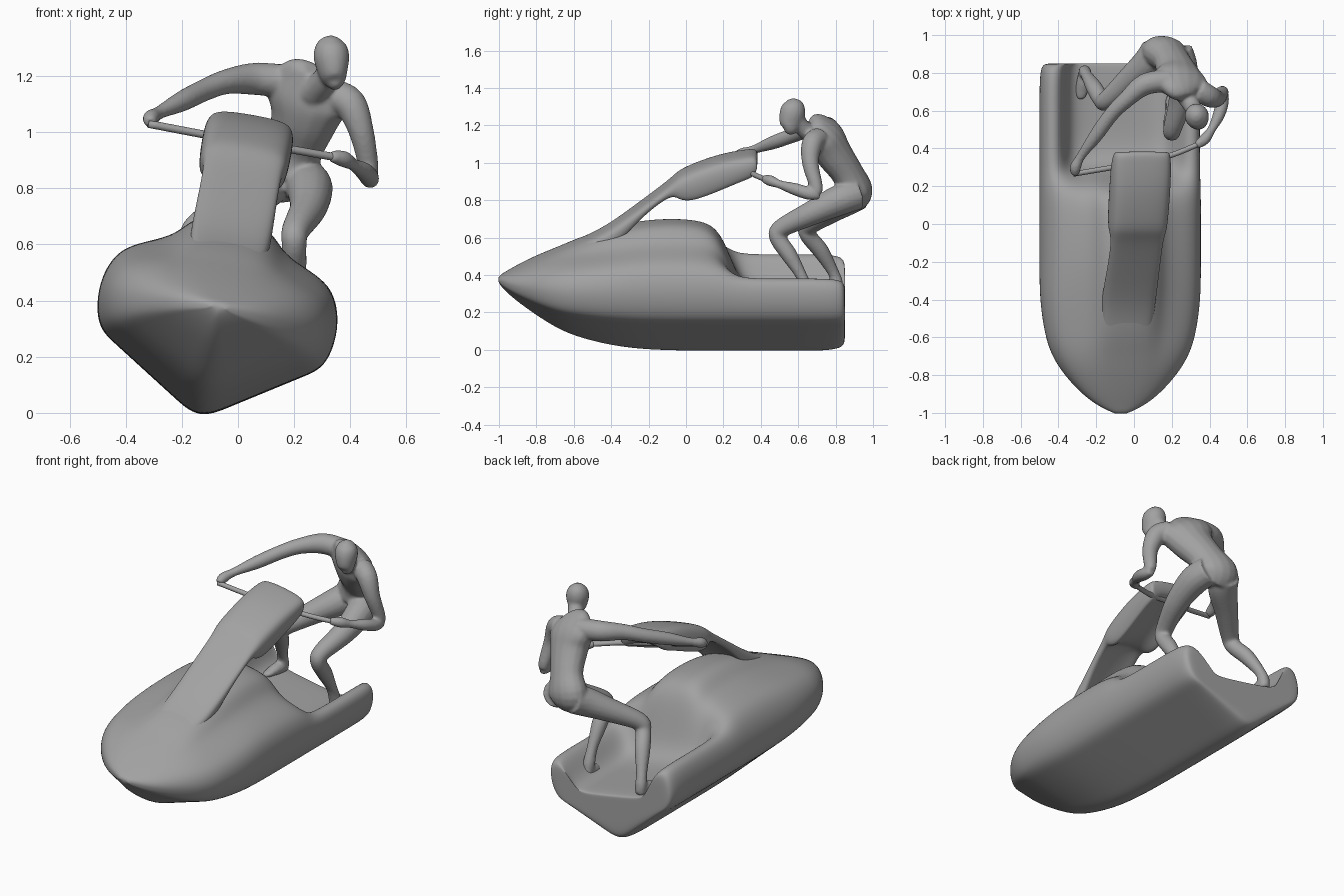
import bpy, bmesh, math
from mathutils import Vector

ROLL = math.radians(10)
CRAFT_LOC = (-0.136, 0, 0)
GREY = bpy.data.materials.new("dark_grey")
GREY.diffuse_color = (.36, .36, .36, 1)


def finish(bm, name):
    bmesh.ops.recalc_face_normals(bm, faces=bm.faces)
    me = bpy.data.meshes.new(name)
    bm.to_mesh(me)
    bm.free()
    for p in me.polygons:
        p.use_smooth = True
    me.materials.append(GREY)
    ob = bpy.data.objects.new(name, me)
    bpy.context.collection.objects.link(ob)
    return ob


def half_loft(name, rings):
    """Loft half cross-sections (x >= 0, top centre to bottom centre), mirror and smooth."""
    bm = bmesh.new()
    vs = [[bm.verts.new(p) for p in r] for r in rings]
    n = len(rings[0])
    for a, b in zip(vs, vs[1:]):
        for i in range(n - 1):
            bm.faces.new((a[i], a[i + 1], b[i + 1], b[i]))
    for r in (vs[0], vs[-1]):
        for i in range(n // 2):
            quad = list(dict.fromkeys((r[i], r[i + 1], r[n - 2 - i], r[n - 1 - i])))
            if len(quad) > 2:
                bm.faces.new(quad)
    bmesh.ops.recalc_face_normals(bm, faces=bm.faces)
    outer = max(bm.faces, key=lambda f: f.calc_center_median().x)
    flip = outer.normal.x < 0
    me_ob = finish(bm, name)
    if flip:
        me_ob.data.flip_normals()
    m = me_ob.modifiers.new("mirror", 'MIRROR')
    m.use_clip = True
    m.merge_threshold = 0.0005
    s = me_ob.modifiers.new("smooth", 'SUBSURF')
    s.levels = s.render_levels = 3
    me_ob.location = CRAFT_LOC
    me_ob.rotation_euler = (0, ROLL, 0)
    return me_ob


# Hull: bow, deck and tray profiles blended along the length
BOW = [(0, .60), (.13, .595), (.22, .58), (.31, .55), (.385, .495), (.425, .42), (.432, .34)]
DECK = [(0, .705), (.13, .70), (.19, .615), (.28, .575), (.38, .53), (.425, .44), (.434, .34)]
TRAY = [(0, .28), (.14, .28), (.25, .29), (.30, .38), (.345, .46), (.415, .45), (.434, .34)]
NOSE_Z = .385
# y, half-width factor, keel z, chine z, deck height factor, blend (-1 bow, 0 deck, 1 tray), end shrink
STATIONS = [
    (-1.005, .06, .365, .375, .06, -1, 1), (-.97, .26, .32, .36, .14, -1, 1),
    (-.90, .49, .255, .335, .31, -1, 1), (-.78, .74, .165, .30, .57, -1, 1),
    (-.68, .87, .10, .275, .70, -.8, 1), (-.58, .94, .055, .26, .75, -.35, 1),
    (-.40, 1, .005, .245, .86, 0, 1),
    (-.20, 1, -.02, .235, 1, 0, 1), (.08, 1, -.025, .235, 1, 0, 1),
    (.19, 1, -.025, .235, .98, .15, 1), (.27, 1, -.025, .235, 1, .75, 1),
    (.35, 1, -.025, .235, 1, 1, 1), (.58, 1, -.025, .235, 1, 1, 1),
    (.72, 1, -.025, .235, 1, 1, 1), (.80, 1, -.02, .235, 1, 1, .98),
    (.842, 1, -.015, .235, 1, 1, .92), (.85, 1, 0, .235, .95, 1, .78), (.85, 1, 0, .235, .9, 1, .5)]
rings = []
for y, w, k, c, h, t, s in STATIONS:
    other, t = (BOW, -t) if t < 0 else (TRAY, t)
    ring = [((a[0] * (1 - t) + b[0] * t) * w,
             NOSE_Z + ((a[1] * (1 - t) + b[1] * t) - NOSE_Z) * h) for a, b in zip(DECK, other)]
    ring += [(f * .41 * w, k + (c - k) * f) for f in (1, .83, .65, .47, .25, 0)]
    rings.append([(x * (s * .5 + .5), y, .2 + (z - .2) * s) for x, z in ring])
half_loft("hull", rings)

# Steering pole with padded head: y top, z top, y bottom, z bottom, half-width
POLE = [(-.74, .51, -.58, .46, .11), (-.64, .57, -.45, .52, .135), (-.46, .635, -.34, .61, .143),
        (-.25, .79, -.23, .745, .138), (-.09, .91, -.075, .865, .136), (-.045, .96, -.04, .83, .150),
        (.02, .995, .03, .815, .157), (.18, 1.055, .18, .875, .159), (.34, 1.08, .31, .935, .158),
        (.39, 1.08, .375, .955, .145)]
rings = []
for y0, z0, y1, z1, w in POLE:
    def at(x, f):
        return (x * w, y0 + (y1 - y0) * f, z0 + (z1 - z0) * f)
    rings.append([at(0, 0), at(.5, .01), at(.9, .08), at(1.02, .35),
                  at(1.02, .7), at(.9, 1.03), at(.55, .75), at(0, .65)])
half_loft("steering_pole", rings)


def spline(pts, steps=5):
    """Catmull-Rom points through tuples of any length."""
    out = []
    for i in range(len(pts) - 1):
        p0, p1, p2, p3 = (pts[max(i - 1, 0)], pts[i], pts[i + 1], pts[min(i + 2, len(pts) - 1)])
        for s in range(steps):
            t = s / steps
            out.append([.5 * (2 * b + (c - a) * t + (2 * a - 5 * b + 4 * c - d) * t * t
                              + (3 * b - a - 3 * c + d) * t ** 3)
                        for a, b, c, d in zip(p0, p1, p2, p3)])
    return out + [list(pts[-1])]


def tube(bm, pts, side=(1, .3, .2), n=16):
    """Closed tube through (x, y, z, radius across[, radius deep])."""
    pts = spline([p if len(p) == 5 else (*p, p[3]) for p in pts])
    pos = [Vector(p[:3]) for p in pts]
    prev = None
    for i, p in enumerate(pts):
        t = (pos[min(i + 1, len(pos) - 1)] - pos[max(i - 1, 0)]).normalized()
        u = Vector(side)
        u = (u - t * u.dot(t)).normalized()
        v = t.cross(u)
        ring = [bm.verts.new(pos[i] + u * math.cos(a) * p[3] + v * math.sin(a) * p[4])
                for a in (2 * math.pi * j / n for j in range(n))]
        if prev:
            for j in range(n):
                bm.faces.new((prev[j], prev[(j + 1) % n], ring[(j + 1) % n], ring[j]))
        else:
            bm.faces.new(ring[::-1])
        prev = ring
    bm.faces.new(prev)


# Handlebar
bm = bmesh.new()
tube(bm, [(-.32, .265, 1.03, .014), (-.11, .30, .99, .014), (.04, .33, .965, .014),
          (.2, .365, .937, .014), (.38, .44, .905, .014)], side=(0, 0, 1))
finish(bm, "handlebar")

# Rider: overlapping tubes fused into one smooth body
ACROSS = (.85, -.25, -.3)
bm = bmesh.new()
# torso
tube(bm, [(.17, .88, .77, .08, .06), (.165, .90, .84, .13, .095), (.20, .865, .94, .105, .083),
          (.235, .79, 1.05, .125, .093), (.25, .745, 1.13, .16, .09), (.265, .70, 1.19, .12, .06),
          (.28, .67, 1.21, .05, .03)], ACROSS)
# neck and head
tube(bm, [(.27, .69, 1.14, .055), (.31, .62, 1.19, .045), (.335, .585, 1.25, .045)])
tube(bm, [(.345, .535, 1.16, .012), (.345, .55, 1.18, .038, .045), (.338, .56, 1.22, .054, .064),
          (.333, .57, 1.27, .064, .069), (.33, .575, 1.31, .055, .058), (.33, .575, 1.336, .03, .032),
          (.33, .575, 1.345, .006, .006)])
# left arm reaching forward, hand on the bar
tube(bm, [(.19, .76, 1.18, .06), (.06, .74, 1.19, .058), (-.04, .66, 1.18, .045),
          (-.12, .58, 1.15, .04), (-.20, .47, 1.11, .037), (-.28, .36, 1.07, .024),
          (-.31, .30, 1.05, .03), (-.31, .26, 1.035, .02)], side=(0, 0, 1))
# right arm, bent at the elbow
tube(bm, [(.34, .71, 1.13, .06), (.40, .675, 1.10, .058), (.44, .665, 1.0, .045),
          (.465, .695, .88, .036), (.47, .70, .84, .03)])
tube(bm, [(.47, .715, .825, .022), (.47, .66, .835, .034), (.45, .58, .86, .033),
          (.41, .50, .885, .023), (.375, .45, .905, .03), (.33, .415, .915, .02)], side=(0, 0, 1))
# right leg
tube(bm, [(.23, .92, .83, .08), (.255, .82, .80, .083), (.25, .67, .73, .066),
          (.205, .51, .65, .05), (.20, .49, .60, .045), (.20, .55, .51, .044),
          (.20, .615, .40, .031), (.20, .65, .31, .034), (.20, .66, .24, .03)])
tube(bm, [(.20, .69, .25, .025), (.20, .62, .26, .036), (.21, .55, .25, .032, .02),
          (.215, .52, .245, .015, .012)])
# left leg
tube(bm, [(.12, .93, .83, .08), (.08, .86, .80, .083), (-.03, .76, .735, .066),
          (-.145, .655, .66, .05), (-.17, .655, .61, .045), (-.21, .72, .53, .044),
          (-.25, .785, .42, .031), (-.26, .805, .36, .034), (-.26, .81, .31, .03)])
tube(bm, [(-.255, .825, .325, .025), (-.265, .77, .335, .036), (-.28, .69, .325, .032, .02),
          (-.285, .66, .32, .015, .012)])
rider = finish(bm, "rider")
r = rider.modifiers.new("fuse", 'REMESH')
r.mode = 'VOXEL'
r.voxel_size = .008
r.use_smooth_shade = True
s = rider.modifiers.new("soften", 'SMOOTH')
s.factor = .5
s.iterations = 8
